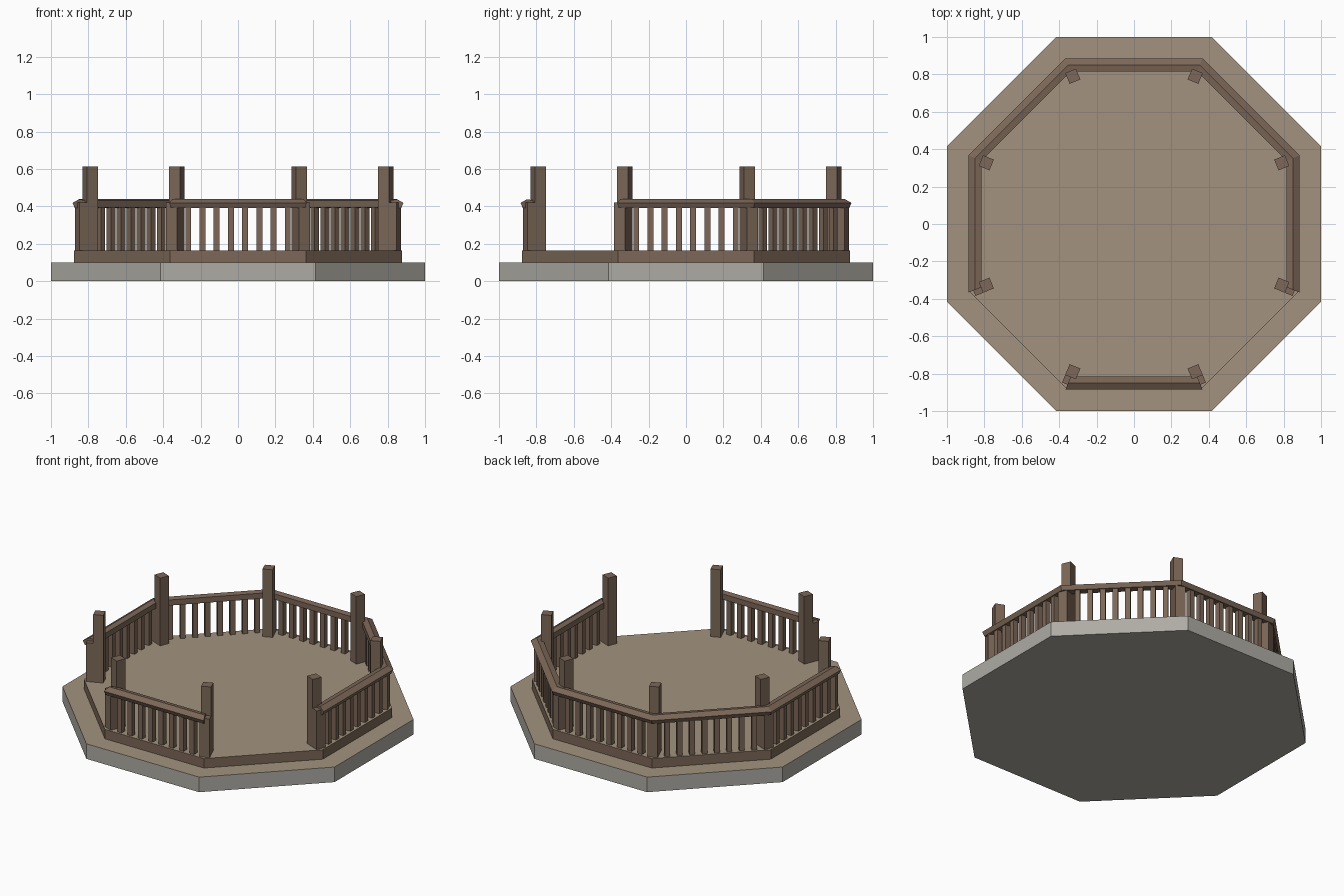
import bpy, bmesh
from math import pi, tan, cos, sin
from mathutils import Matrix, Vector

if "Cube" in bpy.data.objects:
    bpy.data.objects.remove(bpy.data.objects["Cube"])

T = tan(pi / 8)


def material(name, r, g, b):
    m = bpy.data.materials.new(name)
    m.diffuse_color = (r, g, b, 1)
    m.use_nodes = True
    m.node_tree.nodes["Principled BSDF"].inputs["Base Color"].default_value = m.diffuse_color
    return m


stone = material("grey_stone", 0.42, 0.41, 0.37)
floor = material("tan_floor", 0.36, 0.29, 0.21)
wood = material("brown_wood", 0.20, 0.135, 0.095)


def finish(name, bm, *mats):
    bmesh.ops.recalc_face_normals(bm, faces=bm.faces)
    me = bpy.data.meshes.new(name)
    bm.to_mesh(me)
    bm.free()
    for m in mats:
        me.materials.append(m)
    ob = bpy.data.objects.new(name, me)
    bpy.context.collection.objects.link(ob)
    return ob


def octagon(name, apothem, z0, z1, side_mat):
    """Octagonal slab with flat sides facing the axes and a tan top."""
    bm = bmesh.new()
    r = apothem / cos(pi / 8)
    bmesh.ops.create_cone(bm, cap_ends=True, segments=8, radius1=r, radius2=r, depth=z1 - z0,
                          matrix=Matrix.Translation((0, 0, (z0 + z1) / 2)) @ Matrix.Rotation(pi / 8, 4, 'Z'))
    bm.normal_update()
    for f in bm.faces:
        f.material_index = 1 if f.normal.z > 0.5 else 0
    finish(name, bm, side_mat, floor)


def add_box(bm, angle, radius, offset, size, z0, z1):
    """Box placed at a radius and sideways offset, turned to face outward."""
    m = (Matrix.Rotation(angle, 4, 'Z') @ Matrix.Translation((radius, offset, (z0 + z1) / 2))
         @ Matrix.Diagonal((size[0], size[1], z1 - z0, 1)))
    bmesh.ops.create_cube(bm, size=1, matrix=m)


# Stone base and raised deck
octagon("stone_base", 1.0, 0.0, 0.10, stone)
octagon("deck", 0.878, 0.10, 0.163, wood)

# Eight posts, each with a low corner block on its outer side
posts, blocks = bmesh.new(), bmesh.new()
for k in range(8):
    a = (k + 0.5) * pi / 4
    add_box(posts, a, 0.855, 0, (0.062, 0.062), 0.15, 0.612)
    add_box(blocks, a, 0.885, 0, (0.09, 0.062), 0.15, 0.42)
finish("posts", posts, wood)
finish("corner_blocks", blocks, wood)

# Railings on every side except front-left and front-right
rail_profile = [(0.815, 0.395), (0.815, 0.432), (0.85, 0.438), (0.885, 0.418), (0.872, 0.39)]
rails, balusters = bmesh.new(), bmesh.new()
for k in range(8):
    if k in (5, 7):
        continue
    a = k * pi / 4
    rot = Matrix.Rotation(a, 3, 'Z')
    # Mitred top rail
    ends = [[rails.verts.new(rot @ Vector((r, s * r * T, z))) for r, z in rail_profile] for s in (-1, 1)]
    n = len(rail_profile)
    for i in range(n):
        j = (i + 1) % n
        rails.faces.new((ends[0][i], ends[0][j], ends[1][j], ends[1][i]))
    for e in ends:
        rails.faces.new(e)
    # Balusters
    for i in range(8):
        add_box(balusters, a, 0.847, (i - 3.5) * 0.076, (0.034, 0.032), 0.155, 0.41)
finish("top_rails", rails, wood)
finish("balusters", balusters, wood)
